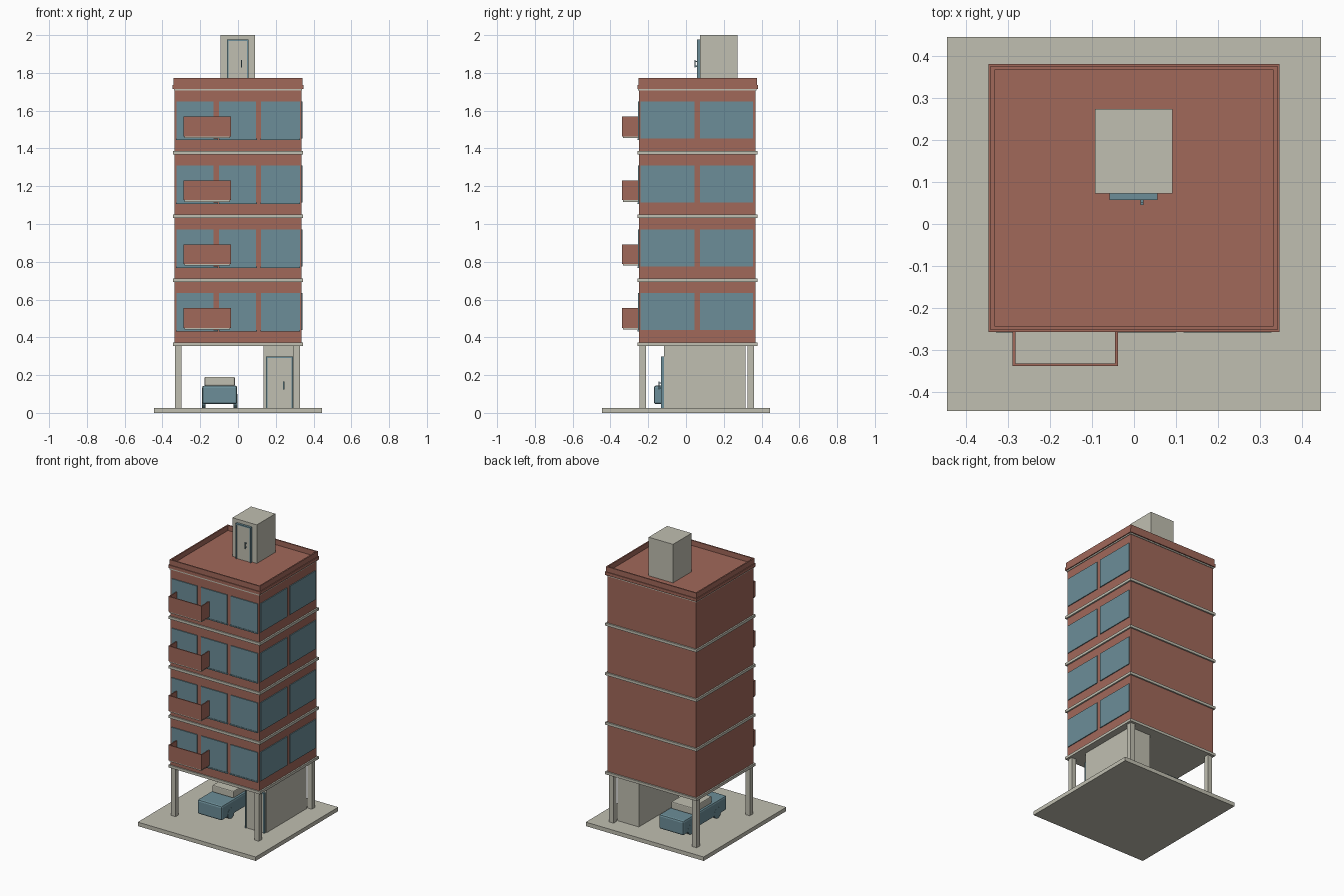
import bpy, bmesh, math
from mathutils import Matrix, Vector

if "Cube" in bpy.data.objects:
    bpy.data.objects.remove(bpy.data.objects["Cube"])


def material(name, rgb):
    m = bpy.data.materials.new(name)
    m.diffuse_color = (*rgb, 1)
    m.use_nodes = True
    m.node_tree.nodes["Principled BSDF"].inputs["Base Color"].default_value = m.diffuse_color
    return m


CREAM = material("cream concrete", (0.53, 0.52, 0.44))
RED = material("red brick", (0.356, 0.138, 0.102))
BLUE = material("slate blue", (0.150, 0.270, 0.314))


def finish(name, bm, mat):
    me = bpy.data.meshes.new(name)
    bm.to_mesh(me)
    bm.free()
    me.materials.append(mat)
    ob = bpy.data.objects.new(name, me)
    bpy.context.collection.objects.link(ob)
    return ob


def add_box(bm, x0, x1, y0, y1, z0, z1):
    mat = Matrix.LocRotScale(Vector((x0 + x1, y0 + y1, z0 + z1)) / 2, None,
                             Vector((x1 - x0, y1 - y0, z1 - z0)))
    bmesh.ops.create_cube(bm, size=1, matrix=mat)


def boxes(name, mat, *dims):
    bm = bmesh.new()
    for d in dims:
        add_box(bm, *d)
    return finish(name, bm, mat)


def bevel(ob, width, segments=2):
    mod = ob.modifiers.new("bevel", 'BEVEL')
    mod.width, mod.segments = width, segments


def ring(name, mat, x0, x1, y0, y1, z0, z1, t):
    """Rectangular wall loop of thickness t."""
    return boxes(name, mat, (x0, x1, y0, y0 + t, z0, z1), (x0, x1, y1 - t, y1, z0, z1),
                 (x0, x0 + t, y0 + t, y1 - t, z0, z1), (x1 - t, x1, y0 + t, y1 - t, z0, z1))


def door(name, x0, x1, y, z0, z1, handle_x, handle_z):
    """Door on a wall facing -y: blue surround, cream leaf, blue handle."""
    t, d = 0.008, 0.016
    boxes(name + "_frame", BLUE, (x0, x0 + t, y - d, y, z0, z1), (x1 - t, x1, y - d, y, z0, z1),
          (x0 + t, x1 - t, y - d, y, z1 - t, z1))
    boxes(name + "_leaf", CREAM, (x0 + t, x1 - t, y - 0.011, y, z0, z1 - t))
    boxes(name + "_handle", BLUE,
          (handle_x - 0.003, handle_x + 0.003, y - 0.028, y - 0.022, handle_z, handle_z + 0.04),
          (handle_x - 0.003, handle_x + 0.003, y - 0.022, y - 0.011, handle_z + 0.004, handle_z + 0.01),
          (handle_x - 0.003, handle_x + 0.003, y - 0.022, y - 0.011, handle_z + 0.03, handle_z + 0.036))


# Ground slab, columns and stair core
boxes("ground_slab", CREAM, (-0.445, 0.445, -0.445, 0.445, 0, 0.027))
boxes("columns", CREAM, *[(x, x + 0.034, y, y + 0.034, 0.027, 0.356)
                          for x in (-0.333, 0.295) for y in (-0.246, 0.326)])
boxes("stair_core", CREAM, (0.135, 0.297, -0.117, 0.315, 0.027, 0.356))
door("entrance_door", 0.147, 0.291, -0.117, 0.027, 0.299, 0.242, 0.125)

# Storeys: wall block, floor band, windows, balcony
PITCH, FLOOR = 0.338, 0.355
X, Y0, Y1 = 0.335, -0.249, 0.368
for i in range(4):
    z = FLOOR + i * PITCH
    n = f"_{i + 1}"
    boxes("floor_band" + n, CREAM, (-0.345, 0.345, -0.257, 0.378, z, z + 0.018))
    boxes("storey_wall" + n, RED, (-X, X, Y0, Y1, z + 0.018, z + PITCH))
    w0, w1 = z + 0.083, z + 0.279
    boxes("front_windows" + n, BLUE, *[(a, b, Y0 - 0.006, Y0, w0, w1) for a, b in
                                       ((-0.325, -0.130), (-0.101, 0.094), (0.122, 0.327))])
    boxes("side_windows" + n, BLUE, *[(X, X + 0.006, a, b, w0, w1) for a, b in
                                      ((-0.240, 0.046), (0.075, 0.356))])
    # window sills
    boxes("front_sills" + n, BLUE, *[(a, b, Y0 - 0.009, Y0, w0 - 0.008, w0) for a, b in
                                     ((-0.328, -0.106), (-0.101, 0.100), (0.118, 0.327))])
    # balcony tray and parapet
    b = z + 0.086
    boxes("balcony_floor" + n, CREAM, (-0.283, -0.043, -0.333, Y0, b, b + 0.012))
    boxes("balcony_rail" + n, RED, (-0.289, -0.038, -0.338, -0.331, b + 0.009, b + 0.113),
          (-0.289, -0.282, -0.331, Y0, b + 0.009, b + 0.113),
          (-0.045, -0.038, -0.331, Y0, b + 0.009, b + 0.113))

# Roof: thin slab line, cornice, deck and parapet
top = FLOOR + 4 * PITCH
boxes("roof_slab", CREAM, (-0.339, 0.339, -0.253, 0.372, top, top + 0.009))
boxes("cornice", RED, (-0.346, 0.346, -0.257, 0.380, top + 0.009, top + 0.03))
ring("parapet", RED, -0.341, 0.341, -0.252, 0.375, top + 0.03, 1.772, 0.009)

# Rooftop stair house
boxes("roof_house", CREAM, (-0.093, 0.091, 0.073, 0.273, top + 0.03, 2.0))
door("roof_door", -0.058, 0.056, 0.073, top + 0.03, 1.977, 0.019, 1.828)

# Parked car
body = boxes("car_body", BLUE, (-0.19, -0.004, -0.17, 0.30, 0.046, 0.145))
bevel(body, 0.012)
cabin = boxes("car_cabin", CREAM, (-0.177, -0.017, -0.025, 0.185, 0.143, 0.191))
bevel(cabin, 0.006)
bm = bmesh.new()
for x in (-0.181, -0.013):
    for y in (-0.07, 0.215):
        bmesh.ops.create_cone(bm, cap_ends=True, segments=20, radius1=0.036, radius2=0.036, depth=0.02,
                              matrix=Matrix.Translation((x, y, 0.063)) @ Matrix.Rotation(math.pi / 2, 4, 'Y'))
finish("car_wheels", bm, BLUE)
